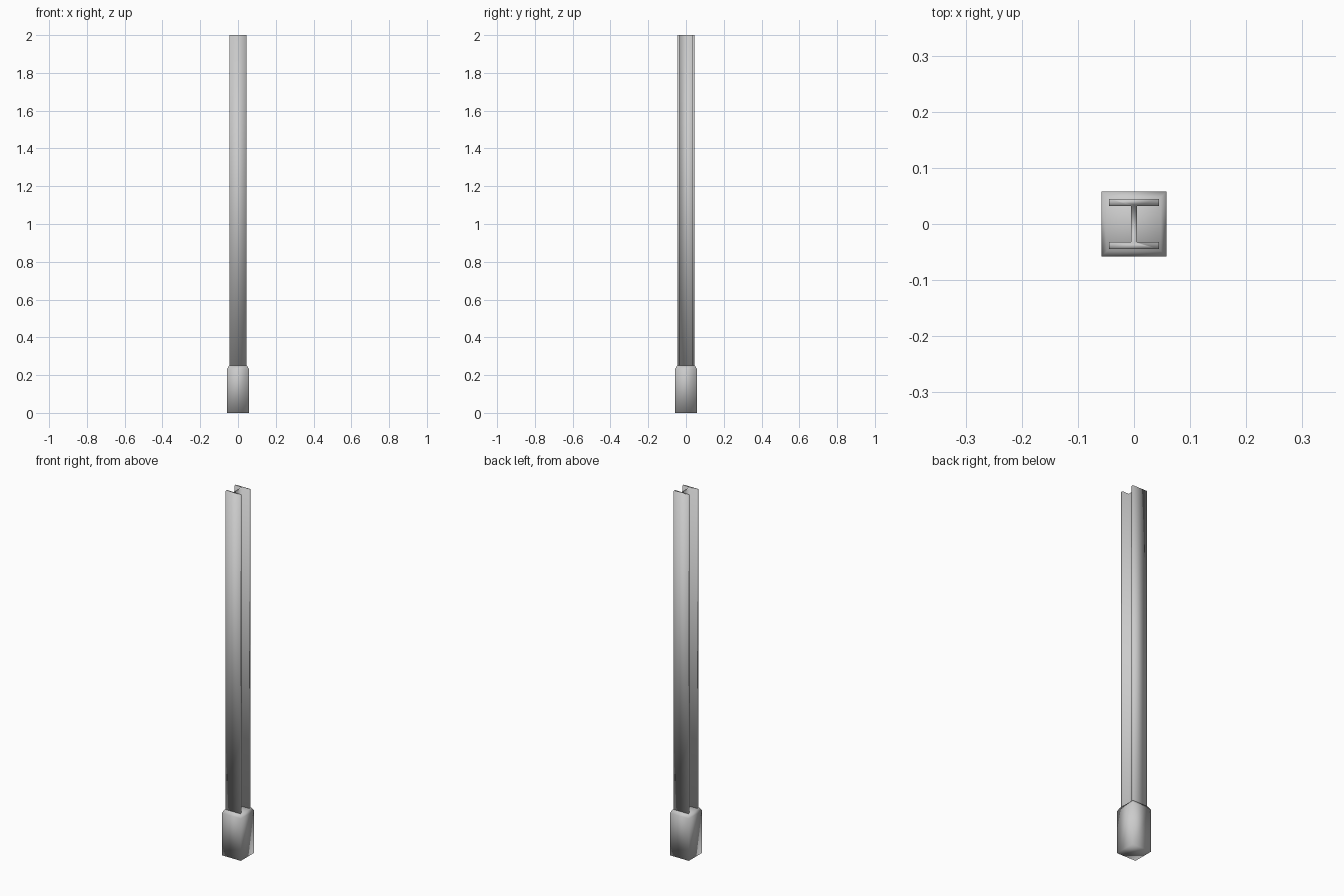
import bpy, bmesh

if "Cube" in bpy.data.objects:
    bpy.data.objects.remove(bpy.data.objects["Cube"])


def build(name, rings):
    """Closed solid lofted through matching rings of points."""
    bm = bmesh.new()
    loops = [[bm.verts.new(p) for p in ring] for ring in rings]
    n = len(loops[0])
    for a, b in zip(loops, loops[1:]):
        for i in range(n):
            j = (i + 1) % n
            bm.faces.new((a[i], a[j], b[j], b[i]))
    bm.faces.new(loops[0][::-1])
    bm.faces.new(loops[-1])
    bmesh.ops.recalc_face_normals(bm, faces=bm.faces)
    for f in bm.faces:
        f.smooth = True
    mesh = bpy.data.meshes.new(name)
    bm.to_mesh(mesh)
    bm.free()
    obj = bpy.data.objects.new(name, mesh)
    bpy.context.collection.objects.link(obj)
    return obj


# Square footing with a chamfered top
def square(h, z):
    return [(-h, -h, z), (h, -h, z), (h, h, z), (-h, h, z)]


build("footing_block", [square(0.058, 0), square(0.058, 0.232), square(0.048, 0.25)])

# I-beam post: one half of the section, turned 180 degrees for the other half
W, D, F, T = 0.0445, 0.0445, 0.0325, 0.005
half = [(-W, -D), (W, -D), (W, -F), (T, -F), (T, F), (W, F)]
section = half + [(-x, -y) for x, y in half]
build("i_beam_post", [[(x, y, z) for x, y in section] for z in (0.245, 2.0)])
